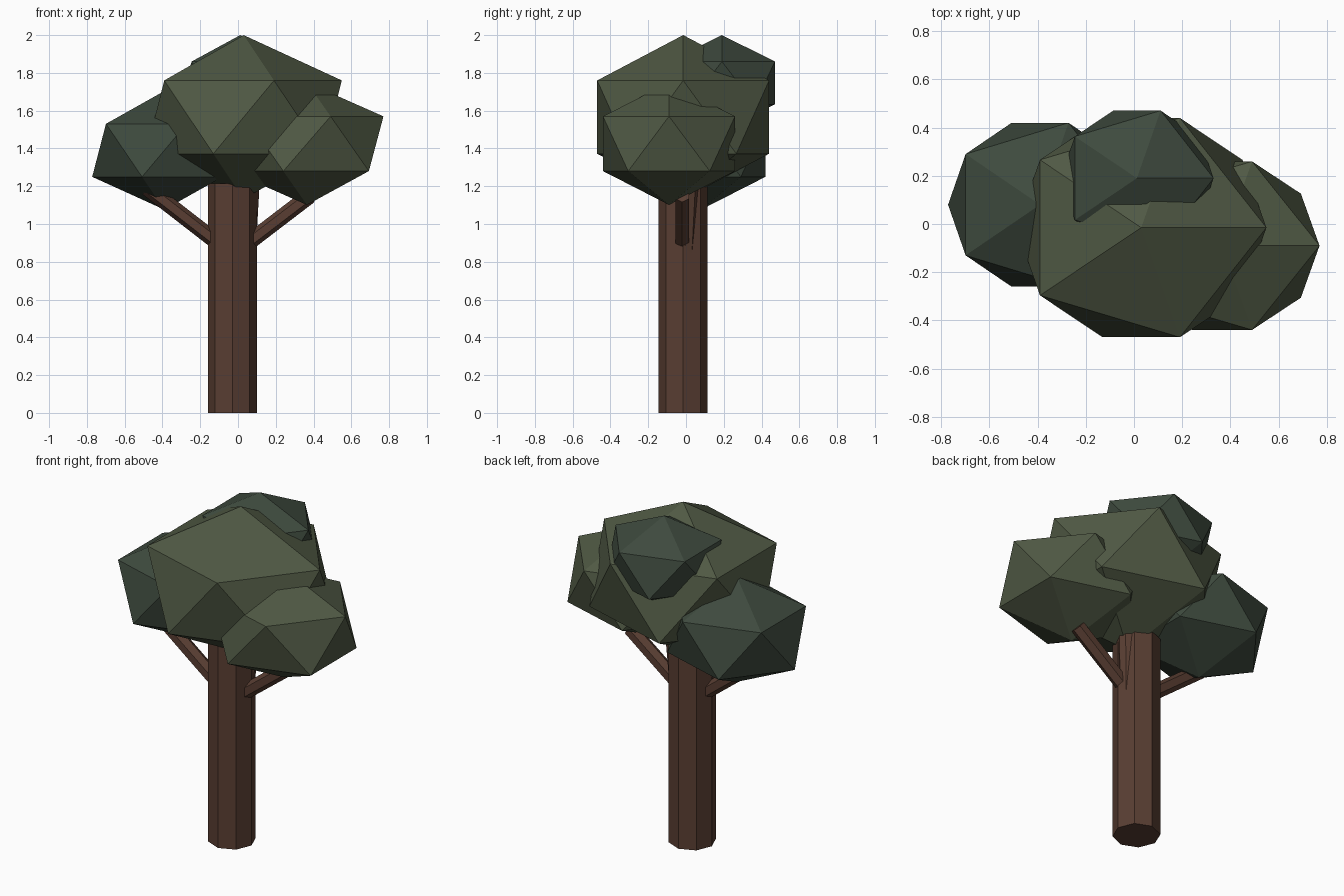
import bpy
from mathutils import Vector

if "Cube" in bpy.data.objects:
    bpy.data.objects.remove(bpy.data.objects["Cube"])


def material(name, color):
    m = bpy.data.materials.new(name)
    m.diffuse_color = (*color, 1)
    m.use_nodes = True
    m.node_tree.nodes["Principled BSDF"].inputs["Base Color"].default_value = m.diffuse_color
    return m


bark = material("bark", (0.10, 0.048, 0.032))
leaf_light = material("leaf_light", (0.08, 0.10, 0.058))
leaf_dark = material("leaf_dark", (0.048, 0.068, 0.048))


def limb(name, start, end, radius, sides):
    """Straight faceted cylinder between two points."""
    a, b = Vector(start), Vector(end)
    bpy.ops.mesh.primitive_cylinder_add(vertices=sides, radius=radius,
                                        depth=(b - a).length, location=(a + b) / 2)
    ob = bpy.context.object
    ob.name = name
    ob.rotation_euler = (b - a).to_track_quat('Z', 'Y').to_euler()
    ob.data.materials.append(bark)


def foliage(name, centre, size, mat):
    """Stretched 20-sided clump of leaves."""
    bpy.ops.mesh.primitive_ico_sphere_add(subdivisions=1, radius=1, location=centre)
    ob = bpy.context.object
    ob.name = name
    ob.scale = size
    ob.data.materials.append(mat)


# Trunk and branches
limb("trunk", (-0.03, -0.015, 0), (-0.03, -0.015, 1.215), 0.13, 8)
limb("left_branch", (-0.08, -0.015, 0.88), (-0.48, -0.015, 1.19), 0.042, 6)
limb("right_branch", (0.04, -0.02, 0.89), (0.38, -0.02, 1.15), 0.042, 6)
limb("upright_branch", (0.03, -0.015, 0.60), (0.063, 0.015, 1.19), 0.05, 8)

# Crown
foliage("crown_main", (0.03, -0.015, 1.566), (0.581, 0.535, 0.434), leaf_light)
foliage("crown_left", (-0.39, 0.08, 1.39), (0.427, 0.40, 0.314), leaf_dark)
foliage("crown_right", (0.365, -0.09, 1.425), (0.453, 0.411, 0.324), leaf_light)
foliage("crown_back", (0.012, 0.19, 1.747), (0.356, 0.33, 0.253), leaf_dark)
